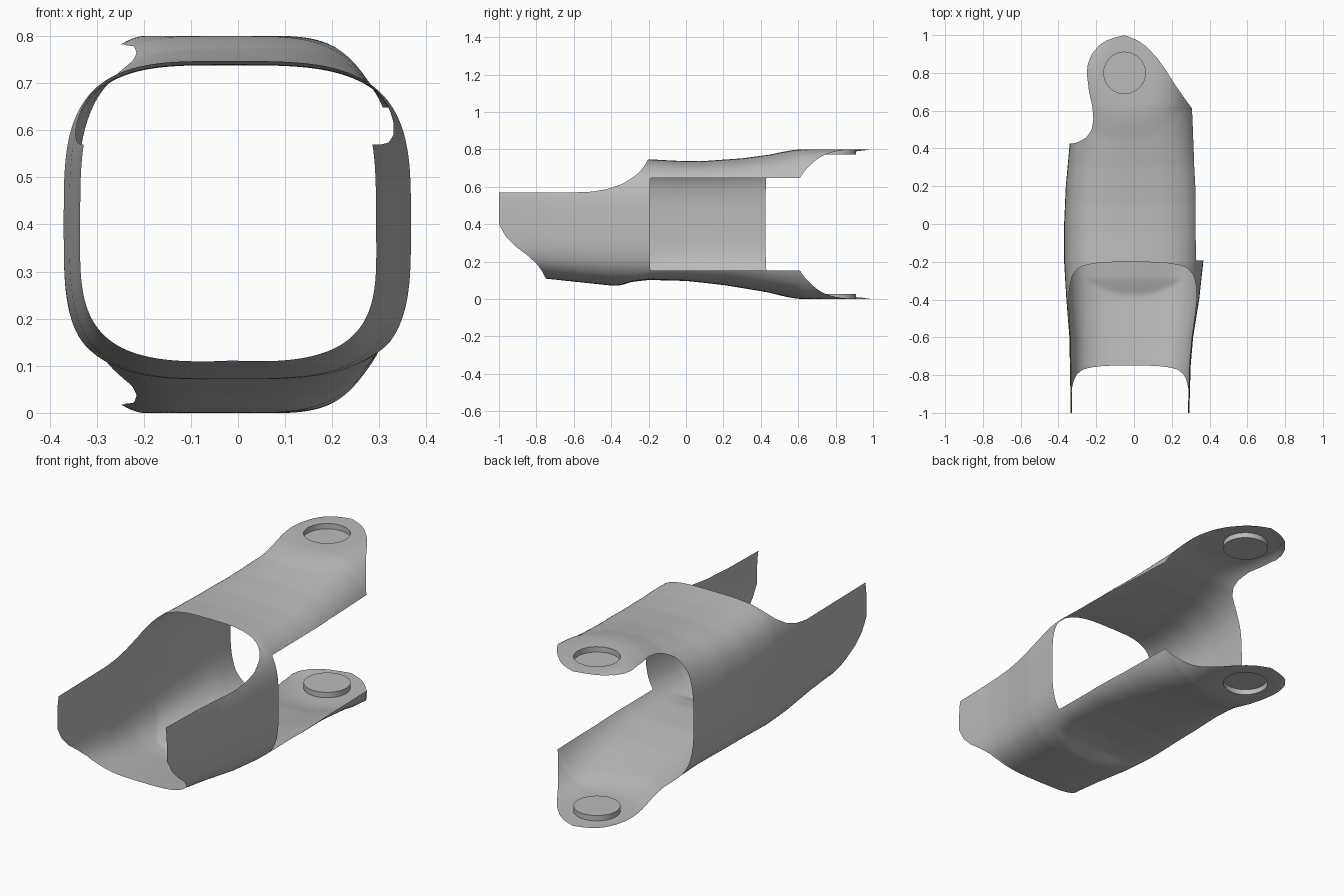
import bpy, bmesh, math

cube = bpy.data.objects.get("Cube")
if cube:
    bpy.data.objects.remove(cube)

grey = bpy.data.materials.new("plain_grey")
grey.use_nodes = True
grey.diffuse_color = (0.5, 0.5, 0.5, 1)
grey.node_tree.nodes["Principled BSDF"].inputs["Base Color"].default_value = (0.5, 0.5, 0.5, 1)

MID = 0.4                      # mid height of the sleeve
RING_X, RING_Y = -0.05, 0.8    # centre of the round bosses
HOLE, RING = 0.11, 0.155


def table(points):
    """Piecewise linear profile through (input, output) points."""
    def look(v):
        if v <= points[0][0]:
            return points[0][1]
        for (a, p), (b, q) in zip(points, points[1:]):
            if v <= b:
                return p + (q - p) * (v - a) / (b - a)
        return points[-1][1]
    return look


# Sleeve profiles along its length
left_w = table([(-1, .335), (-.6, .342), (-.4, .358), (-.2, .37), (0, .37), (.2, .361), (.42, .341), (1, .33)])
right_w = table([(-1, .293), (-.75, .3), (-.6, .313), (-.4, .345), (-.2, .367), (0, .37), (.2, .367), (.6, .34), (1, .34)])
top_z = table([(-.2, .747), (-.05, .739), (.1, .738), (.3, .752), (.45, .772), (.63, .8)])
under_front = table([(-.76, .11), (-.6, .093), (-.4, .072), (-.2, .065), (0, 0)])
under_back = table([(-.5, .04), (-.38, .07), (-.29, .1), (-.2, .111), (0, .1), (.2, .075), (.4, .042), (.63, 0)])
sharp = table([(.1, 3.5), (.6, 3)])

# Trim outlines
wall_top = table([(-.6, .57), (-.5, .574), (-.42, .588), (-.34, .615), (-.27, .66), (-.23, .7), (-.2, .75), (-.19, .9)])
chin = table([(.11, -.75), (.15, -.77), (.19, -.8), (.235, -.85), (.28, -.91), (.33, -.96), (.38, -.99), (.42, -1.01)])
left_edge = table([(.41, -.5), (.42, -.34), (.435, -.29), (.46, -.25), (.5, -.224), (.55, -.215), (.62, -.22),
                   (.7, -.238), (.8, -.25), (.85, -.244), (.9, -.223), (.95, -.182), (.98, -.13), (1, -.05)])
right_edge = table([(.59, .5), (.6, .315), (.66, .272), (.73, .222), (.82, .165), (.88, .122), (.94, .065),
                    (.975, .015), (1, -.05)])


def ring_dist(x, y):
    return math.hypot(x - RING_X, y - RING_Y)


def sleeve_point(t, y):
    c, s, n = math.cos(t), math.sin(t), sharp(y)
    side = right_w(y) + .02 if c > 0 else left_w(y) - .02
    x = -.02 + math.copysign(abs(c) ** (2 / n) * side, c)
    h = abs(s) ** (2 / n)
    if s > 0:
        z, flat = MID + h * (top_z(y) - MID), .8
    else:
        fade = max(0, min(1, (.3 - y) / .5))
        back = under_back(y) - .05 * fade * (x / .33) ** 2
        z, flat = MID - h * (MID - max(under_front(y), back)), 0
    # Flatten towards the boss plane
    w = max(0, min(1, (.36 - ring_dist(x, y)) / (.36 - RING))) ** 1.5
    return x, y, z + (flat - z) * w


def trim(bm, keep):
    """Cut the surface along keep(x, y, z) = 0 and drop the negative side."""
    value = {v: keep(*v.co) for v in bm.verts}
    fresh = []
    for e in list(bm.edges):
        a, b = e.verts
        fa, fb = value[a], value[b]
        if fa * fb < 0:
            fresh.append(bmesh.utils.edge_split(e, a, fa / (fa - fb))[1])
    for v in fresh:
        value[v] = 0
    if fresh:
        bmesh.ops.connect_verts(bm, verts=fresh)
    bad = [f for f in bm.faces if sum(value[v] for v in f.verts) < 0]
    bmesh.ops.delete(bm, geom=bad, context='FACES')


def finish(name, bm, angle=35):
    mesh = bpy.data.meshes.new(name)
    bm.to_mesh(mesh)
    bm.free()
    mesh.materials.append(grey)
    ob = bpy.data.objects.new(name, mesh)
    bpy.context.collection.objects.link(ob)
    bpy.ops.object.select_all(action='DESELECT')
    ob.select_set(True)
    bpy.context.view_layer.objects.active = ob
    bpy.ops.object.shade_smooth_by_angle(angle=math.radians(angle))
    return ob


# Sleeve: rounded tube, then trimmed
bm = bmesh.new()
AROUND, ALONG = 176, 140
grid = [[bm.verts.new(sleeve_point(2 * math.pi * i / AROUND, -1 + 2 * j / ALONG))
         for j in range(ALONG + 1)] for i in range(AROUND)]
for i in range(AROUND):
    here, there = grid[i], grid[(i + 1) % AROUND]
    for j in range(ALONG):
        bm.faces.new((here[j], here[j + 1], there[j + 1], there[j]))

trim(bm, lambda x, y, z: wall_top(y) - z)                     # open front, upper side
trim(bm, lambda x, y, z: y - chin(z))                         # front lip, lower side
trim(bm, lambda x, y, z: max(-.192 - y, abs(z - MID) - .248, -x))  # side window
trim(bm, lambda x, y, z: x - left_edge(y))                    # tongue outlines
trim(bm, lambda x, y, z: right_edge(y) - x)
trim(bm, lambda x, y, z: ring_dist(x, y) - HOLE)              # boss holes
loose = [v for v in bm.verts if not v.link_faces]
bmesh.ops.delete(bm, geom=loose, context='VERTS')
finish("sleeve", bm)

# Boss cups sunk inwards from both tongues
for name, outer, inner in (("upper_boss_cup", .8, .772), ("lower_boss_cup", 0, .028)):
    bm = bmesh.new()
    rims = []
    for z in (outer, inner):
        rims.append([bm.verts.new((RING_X + HOLE * math.cos(k * math.pi / 32),
                                   RING_Y + HOLE * math.sin(k * math.pi / 32), z)) for k in range(64)])
    for k in range(64):
        m = (k + 1) % 64
        bm.faces.new((rims[0][k], rims[0][m], rims[1][m], rims[1][k]))
    bm.faces.new(rims[1])
    bmesh.ops.recalc_face_normals(bm, faces=bm.faces)
    finish(name, bm)
